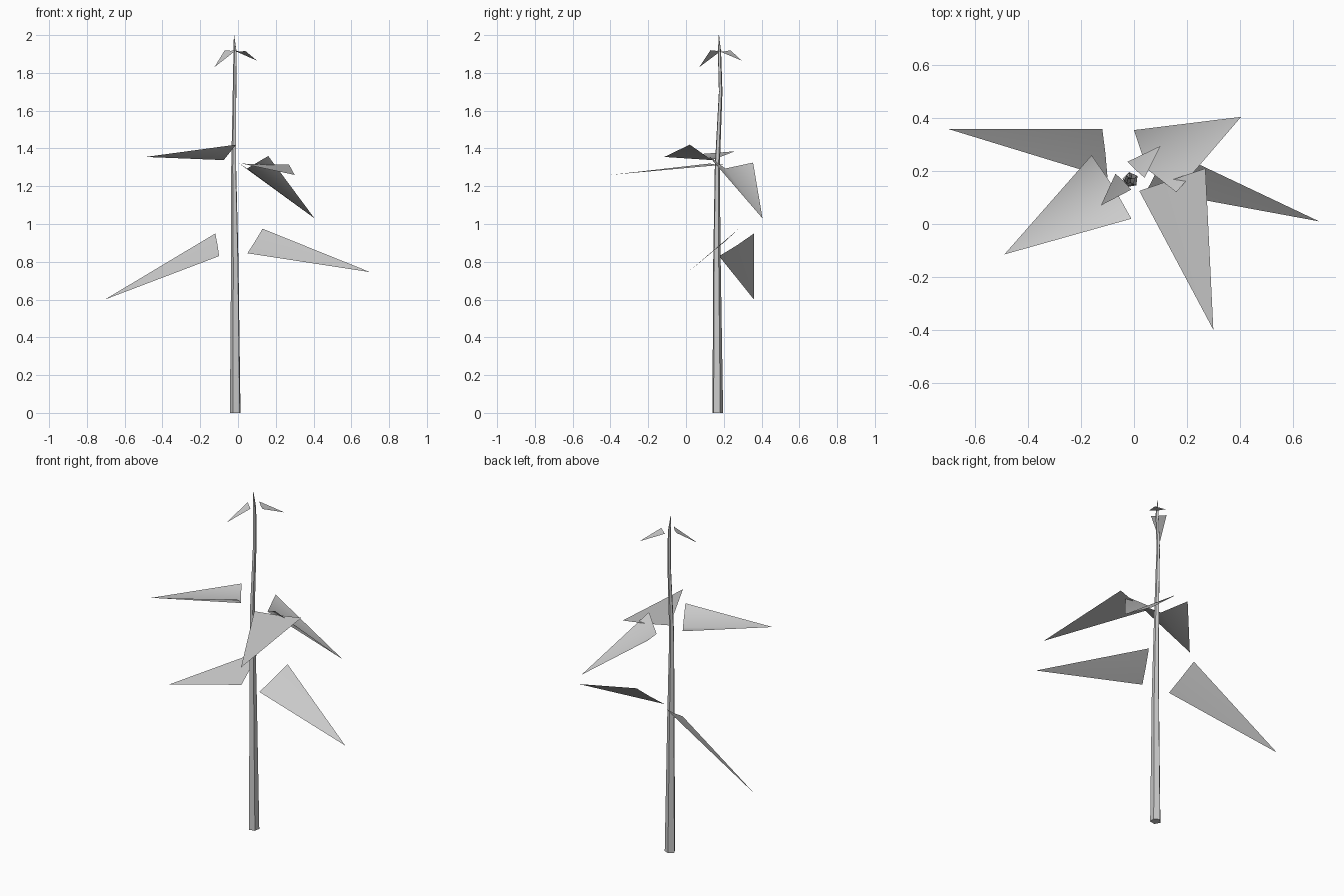
import bpy
from math import cos, sin, tau
from mathutils import Vector

if "Cube" in bpy.data.objects:
    bpy.data.objects.remove(bpy.data.objects["Cube"])


def make_object(name, verts, faces):
    mesh = bpy.data.meshes.new(name)
    mesh.from_pydata(verts, [], faces)
    mesh.update()
    obj = bpy.data.objects.new(name, mesh)
    bpy.context.collection.objects.link(obj)
    for p in mesh.polygons:
        p.use_smooth = True
    bpy.context.view_layer.objects.active = obj
    obj.select_set(True)
    bpy.ops.object.shade_smooth_by_angle(angle=0.9)
    obj.select_set(False)
    return obj


# Stalk: tapered, slightly wandering low-poly stem (x, y, z, radius)
path = [(-0.013, 0.167, 0.0, 0.030), (-0.016, 0.163, 0.80, 0.021),
        (-0.022, 0.165, 1.30, 0.014), (-0.018, 0.183, 1.70, 0.010),
        (-0.015, 0.177, 1.91, 0.009), (-0.021, 0.174, 2.0, 0.001)]
n = 5
verts = [(x + r * cos(tau * i / n + 0.5), y + r * sin(tau * i / n + 0.5), z)
         for x, y, z, r in path for i in range(n)]
faces = [(k * n + i, k * n + (i + 1) % n, (k + 1) * n + (i + 1) % n, (k + 1) * n + i)
         for k in range(len(path) - 1) for i in range(n)]
faces += [tuple(range(n))[::-1], tuple(range(len(verts) - n, len(verts)))]
make_object("stalk", verts, faces)


# Leaves: pointed blade with two base corners and a midrib folded downward
def leaf(name, left, right, tip, fold):
    left, right, tip = Vector(left), Vector(right), Vector(tip)
    mid = (left + right) / 2
    normal = (tip - mid).cross(right - left).normalized()
    if normal.z > 0:
        normal = -normal
    make_object(name, [left, mid + normal * fold, right, tip], [(0, 1, 3), (1, 2, 3)])


leaf("lower_left_leaf", (-0.12, 0.36, 0.95), (-0.10, 0.175, 0.83), (-0.705, 0.36, 0.60), 0.004)
leaf("lower_right_leaf", (0.13, 0.28, 0.975), (0.05, 0.13, 0.845), (0.70, 0.01, 0.745), 0.003)
leaf("middle_left_leaf", (-0.16, 0.26, 1.385), (-0.01, 0.02, 1.42), (-0.49, -0.115, 1.355), 0.065)
leaf("middle_front_leaf", (0.02, 0.125, 1.32), (0.27, 0.21, 1.315), (0.30, -0.40, 1.26), 0.004)
leaf("middle_back_leaf", (0.0, 0.355, 1.325), (0.16, 0.12, 1.36), (0.405, 0.405, 1.03), 0.065)
leaf("top_front_leaf", (-0.07, 0.19, 1.92), (-0.01, 0.13, 1.92), (-0.125, 0.07, 1.83), 0.004)
leaf("top_back_leaf", (-0.025, 0.235, 1.92), (0.04, 0.175, 1.915), (0.10, 0.295, 1.865), 0.004)
